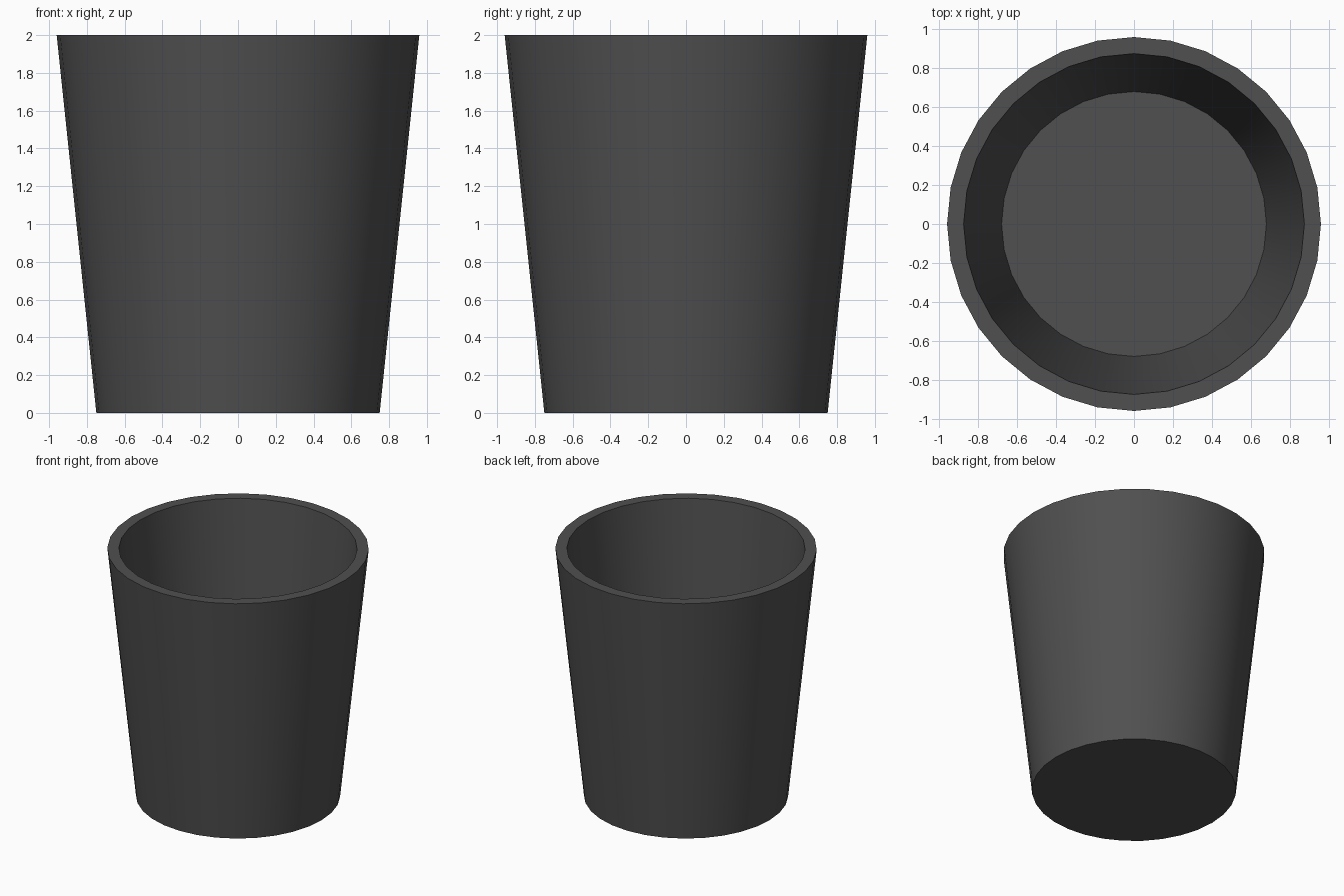
import bpy, bmesh, math

if "Cube" in bpy.data.objects:
    bpy.data.objects.remove(bpy.data.objects["Cube"])

SIDES = 32

# Cup profile (radius, height): outer base, outer rim, inner rim, inner floor
PROFILE = [(0.75, 0.0), (0.96, 2.0), (0.875, 2.0), (0.68, 0.08)]

bm = bmesh.new()
rings = []
for r, z in PROFILE:
    rings.append([bm.verts.new((r * math.cos(2 * math.pi * i / SIDES),
                                r * math.sin(2 * math.pi * i / SIDES), z))
                  for i in range(SIDES)])

# Outer wall, rim and inner wall
for low, high in zip(rings, rings[1:]):
    for i in range(SIDES):
        j = (i + 1) % SIDES
        bm.faces.new((low[i], low[j], high[j], high[i]))

# Underside and inner floor
bm.faces.new(rings[0][::-1])
bm.faces.new(rings[-1])
bmesh.ops.recalc_face_normals(bm, faces=bm.faces[:])

mesh = bpy.data.meshes.new("tapered_cup")
bm.to_mesh(mesh)
bm.free()
cup = bpy.data.objects.new("tapered_cup", mesh)
bpy.context.collection.objects.link(cup)

# Dark grey finish
mat = bpy.data.materials.new("dark_grey")
mat.diffuse_color = (0.08, 0.08, 0.08, 1)
mat.use_nodes = True
mat.node_tree.nodes["Principled BSDF"].inputs["Base Color"].default_value = mat.diffuse_color
mesh.materials.append(mat)

# Smooth walls, crisp rim and base
bpy.context.view_layer.objects.active = cup
cup.select_set(True)
bpy.ops.object.shade_smooth_by_angle(angle=math.radians(30))
